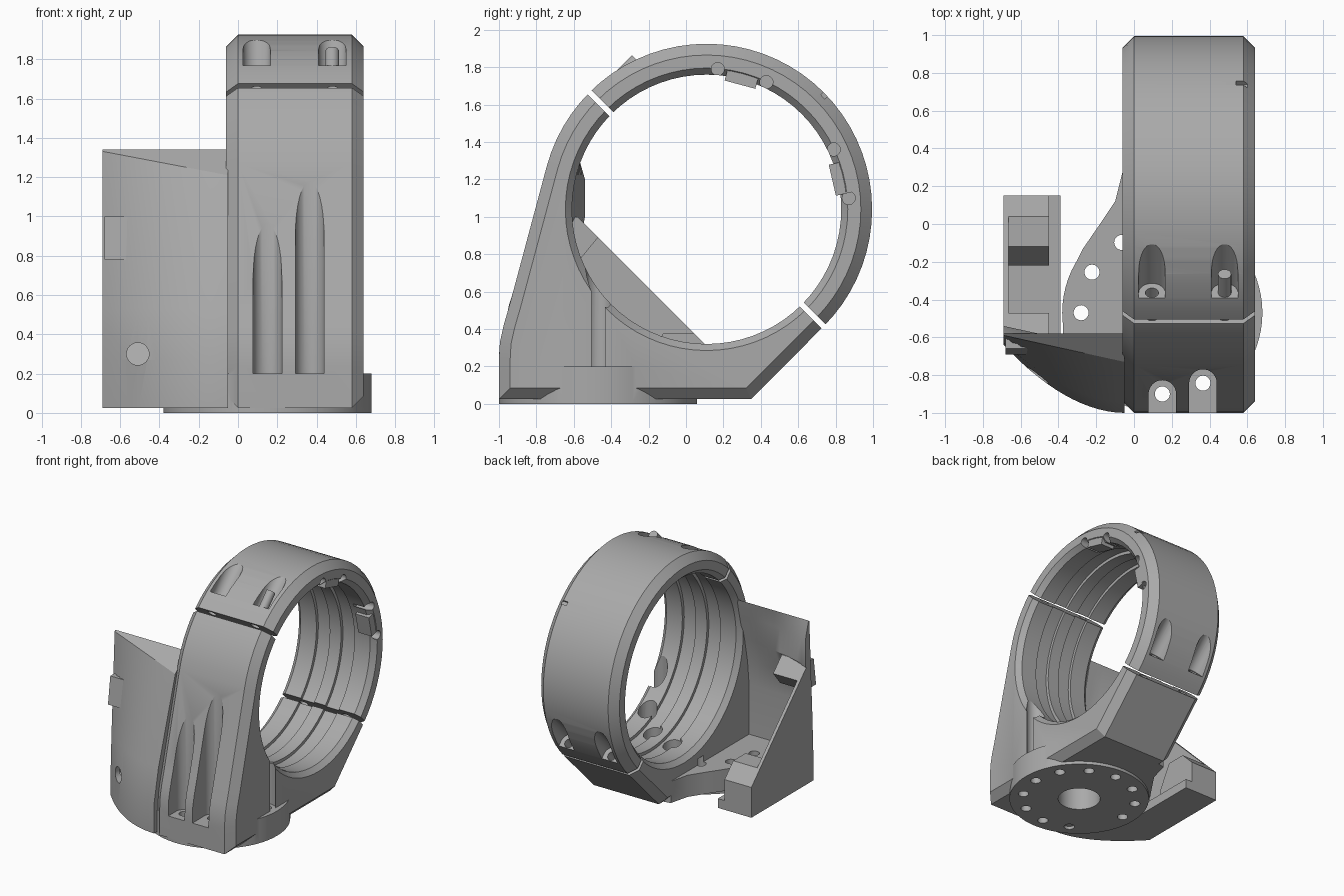
import bpy, bmesh
from math import sin, cos, radians, pi, sqrt
from mathutils import Vector, Matrix

if "Cube" in bpy.data.objects:
    bpy.data.objects.remove(bpy.data.objects["Cube"], do_unlink=True)

grey = bpy.data.materials.new("plain grey")
grey.use_nodes = True
grey.diffuse_color = (0.4, 0.4, 0.4, 1)
grey.node_tree.nodes["Principled BSDF"].inputs["Base Color"].default_value = grey.diffuse_color

CY, CZ, R = 0.11, 1.04, 0.885   # ring centre and outer radius
X0, X1, CH = -0.06, 0.64, 0.06  # ring sides and chamfer
FLOOR, SHELF = 0.025, 0.2


def finish(name, bm):
    bmesh.ops.recalc_face_normals(bm, faces=bm.faces)
    me = bpy.data.meshes.new(name)
    bm.to_mesh(me)
    bm.free()
    me.materials.append(grey)
    ob = bpy.data.objects.new(name, me)
    bpy.context.collection.objects.link(ob)
    return ob


def loft(name, rows):
    """Skin closed rows of points and cap both ends."""
    bm = bmesh.new()
    vs = [[bm.verts.new(p) for p in row] for row in rows]
    n = len(rows[0])
    for a, b in zip(vs, vs[1:]):
        for i in range(n):
            j = (i + 1) % n
            bm.faces.new((a[i], a[j], b[j], b[i]))
    bm.faces.new(vs[0])
    bm.faces.new(vs[-1])
    return finish(name, bm)


def prism_x(name, yz, xa, xb):
    return loft(name, [[(x, y, z) for y, z in yz] for x in (xa, xb)])


def prism_z(name, xy, za, zb):
    return loft(name, [[(x, y, z) for x, y in xy] for z in (za, zb)])


def cyl(name, r, a, b, seg=32):
    a, b = Vector(a), Vector(b)
    q = (b - a).to_track_quat('Z', 'Y')
    ring = [q @ Vector((r * cos(2 * pi * i / seg), r * sin(2 * pi * i / seg), 0)) for i in range(seg)]
    return loft(name, [[p + end for p in ring] for end in (a, b)])


def ring_box(name, x, rad, tan, size, angle):
    """Box placed in ring axes: local y and z turned by angle about the ring axis."""
    bm = bmesh.new()
    m = (Matrix.Translation((0, CY, CZ)) @ Matrix.Rotation(radians(angle), 4, 'X')
         @ Matrix.Translation((x, rad, tan)) @ Matrix.Diagonal((*size, 1)))
    bmesh.ops.create_cube(bm, size=1, matrix=m)
    return finish(name, bm)


def boolean(ob, tool, op='DIFFERENCE'):
    mod = ob.modifiers.new("bool", 'BOOLEAN')
    mod.operation, mod.object, mod.solver = op, tool, 'EXACT'
    bpy.context.view_layer.objects.active = ob
    bpy.ops.object.modifier_apply(modifier=mod.name)
    bpy.data.objects.remove(tool, do_unlink=True)


def inset(pts, d):
    """Move a counter-clockwise outline inwards, leaving the floor level."""
    out = []
    for i, p in enumerate(pts):
        p = Vector(p)
        e1 = (p - Vector(pts[i - 1])).normalized()
        e2 = (Vector(pts[(i + 1) % len(pts)]) - p).normalized()
        n1, n2 = Vector((-e1.y, e1.x)), Vector((-e2.y, e2.x))
        q = p + (n1 + n2) * d / (1 + n1.dot(n2))
        if p.y == FLOOR:
            e, other = (e1, p) if e1.y < -0.5 else (e2, p)
            q = Vector((other.x + d if e.y < -0.5 else other.x - d * sqrt(2), FLOOR))
        out.append((q.x, q.y))
    return out


# Ring with tapering foot, chamfered along both sides
arc = [(CY + R * cos(radians(a)), CZ + R * sin(radians(a))) for a in range(-45, 166, 5)]
outline = arc + [(-0.943, 0.53), (-0.975, 0.42), (-0.995, 0.33), (-1, 0.24), (-1, FLOOR), (0.347, FLOOR)]
small = inset(outline, CH)
body = loft("ring_body", [[(x, y, z) for y, z in o] for x, o in
                          ((X0, small), (X0 + CH, outline), (X1 - CH, outline), (X1, small))])

# Round base disc and flared shelf
BX, BY = 0.15, -0.47
boolean(body, cyl("base", 0.53, (BX, BY, 0), (BX, BY, SHELF), 72), 'UNION')
flare = [(0.05, 0.3), (-0.06, 0.28), (-0.1, 0.12), (-0.18, 0), (-0.27, -0.13), (-0.34, -0.27),
         (-0.376, -0.42), (-0.376, -0.64), (0.05, -0.7)]
boolean(body, prism_z("shelf", flare, FLOOR, SHELF), 'UNION')

# Grooved bore
bore = [(-0.1, 0.79), (-0.06, 0.755), (-0.02, 0.72), (0.12, 0.72), (0.12, 0.745), (0.24, 0.745),
        (0.24, 0.72), (0.34, 0.72), (0.34, 0.745), (0.46, 0.745), (0.46, 0.72), (0.6, 0.72),
        (0.64, 0.755), (0.68, 0.79)]
boolean(body, loft("bore", [[(x, CY + r * cos(2 * pi * i / 72), CZ + r * sin(2 * pi * i / 72))
                             for i in range(72)] for x, r in bore]))

# Diagonal split of the clamp
boolean(body, ring_box("split", 0.3, 0, 0, (2, 0.03, 2.4), 45))

# Clamp screw pockets at both ends of the split
s = 1 / sqrt(2)
for x in (0.095, 0.48):
    for u in (-0.83, 0.83):
        def at(v):
            return (x, CY + (v - u) * s, CZ + (v + u) * s)
        side = 1 if u > 0 else -1
        boolean(body, cyl("pocket", 0.07, at(0.16), at(0.8)))
        boolean(body, ring_box("pocket_mouth", x, 0.48, u + side * 0.1, (0.14, 0.64, 0.2), 45))
        boolean(body, cyl("screw_hole", 0.035, at(-0.1), at(0.3), 20))

# Base bolt circle with access bores, and centre hole
boolean(body, cyl("centre_hole", 0.16, (BX, BY, -0.1), (BX, BY, 0.3), 40))
for a in range(0, 360, 30):
    if a == 210:
        continue
    x, y = BX + 0.43 * cos(radians(a)), BY + 0.43 * sin(radians(a))
    boolean(body, cyl("bolt_hole", 0.04, (x, y, -0.1), (x, y, 0.25), 20))
    if a <= 90:
        boolean(body, cyl("access", 0.07, (x, y, SHELF), (x, y, 0.9), 24))
    if a in (270, 300):
        boolean(body, cyl("front_slot", 0.073, (x, y, SHELF), (x, y, 1.4)))
        mouth = [(x - 0.073, y), (x + 0.073, y), (x + 0.073, -1.1), (x - 0.073, -1.1)]
        boolean(body, prism_z("slot_mouth", mouth, SHELF, 1.4))

# Small relief holes and index notch in the clamp
for y, z in ((0.17, 1.79), (0.43, 1.72), (0.79, 1.36), (0.87, 1.1)):
    boolean(body, cyl("relief", 0.035, (0.5, y, z), (0.7, y, z), 20))
boolean(body, ring_box("index_notch", 0.57, R, 0, (0.06, 0.05, 0.03), 44))

# Inner stop blocks
parts = [body]
for name, a in (("upper_stop", 75), ("rear_stop", 13)):
    parts.append(ring_box(name, 0.575, 0.735, 0, (0.12, 0.09, 0.17), a))

# Curved front guard beside the ring
rows = []
N = 14
for i in range(N + 1):
    t = i / N
    x = -0.69 + 0.64 * t
    yb = -0.64 - 0.36 * (1 - (1 - t) ** 1.9)
    yt = -0.59 - 0.14 * t
    zt = 1.34 - (-0.58 - yt) * 0.87
    ym = yb + (yt - yb) * 0.2
    back = [(-0.58, 1.34), (-0.61, 1.2), (-0.66, 1.0), (-0.7, 0.8), (-0.72, 0.6),
            (-0.72, SHELF), (-0.58, SHELF), (-0.58, FLOOR)]
    front = [(yb, FLOOR), (yb, 0.27), (ym, 0.53), (yt, zt)]
    limit = [yt, yt, yt, ym, ym, yb]
    back = [back[0]] + [(max(p[0], lim + 0.05), p[1]) for p, lim in zip(back[1:6], limit[1:])] + back[6:]
    rows.append([(x, y, z) for y, z in front + back])
guard = loft("front_guard", rows)
boolean(guard, cyl("guard_hole", 0.057, (-0.51, -1.1, 0.3), (-0.51, -0.4, 0.3)))
parts.append(guard)

# Side cheek with floor and two slanted blocks
cheek = [(-0.64, FLOOR), (-0.63, 0.3), (-0.59, 1.3), (-0.58, 1.34), (-0.58, 1.0), (0.15, 0.27), (0.15, FLOOR)]
parts.append(prism_x("side_cheek", cheek, -0.69, -0.665))
parts.append(prism_x("cheek_floor", [(-0.6, FLOOR), (-0.6, 0.1), (0.15, 0.1), (0.15, FLOOR)], -0.68, -0.39))
parts.append(prism_x("lower_block", [(-0.22, 0.05), (-0.22, 0.2), (-0.12, 0.38), (0.04, 0.38),
                                     (0.15, 0.27), (0.15, 0.05)], -0.68, -0.45))
parts.append(prism_x("upper_block", [(-0.69, 0.78), (-0.56, 0.78), (-0.47, 0.89), (-0.58, 1.0),
                                     (-0.66, 1.0)], -0.68, -0.45))

# Smooth curves, crisp edges
bpy.ops.object.select_all(action='DESELECT')
for ob in parts:
    ob.select_set(True)
bpy.context.view_layer.objects.active = body
bpy.ops.object.shade_smooth_by_angle(angle=radians(25))
